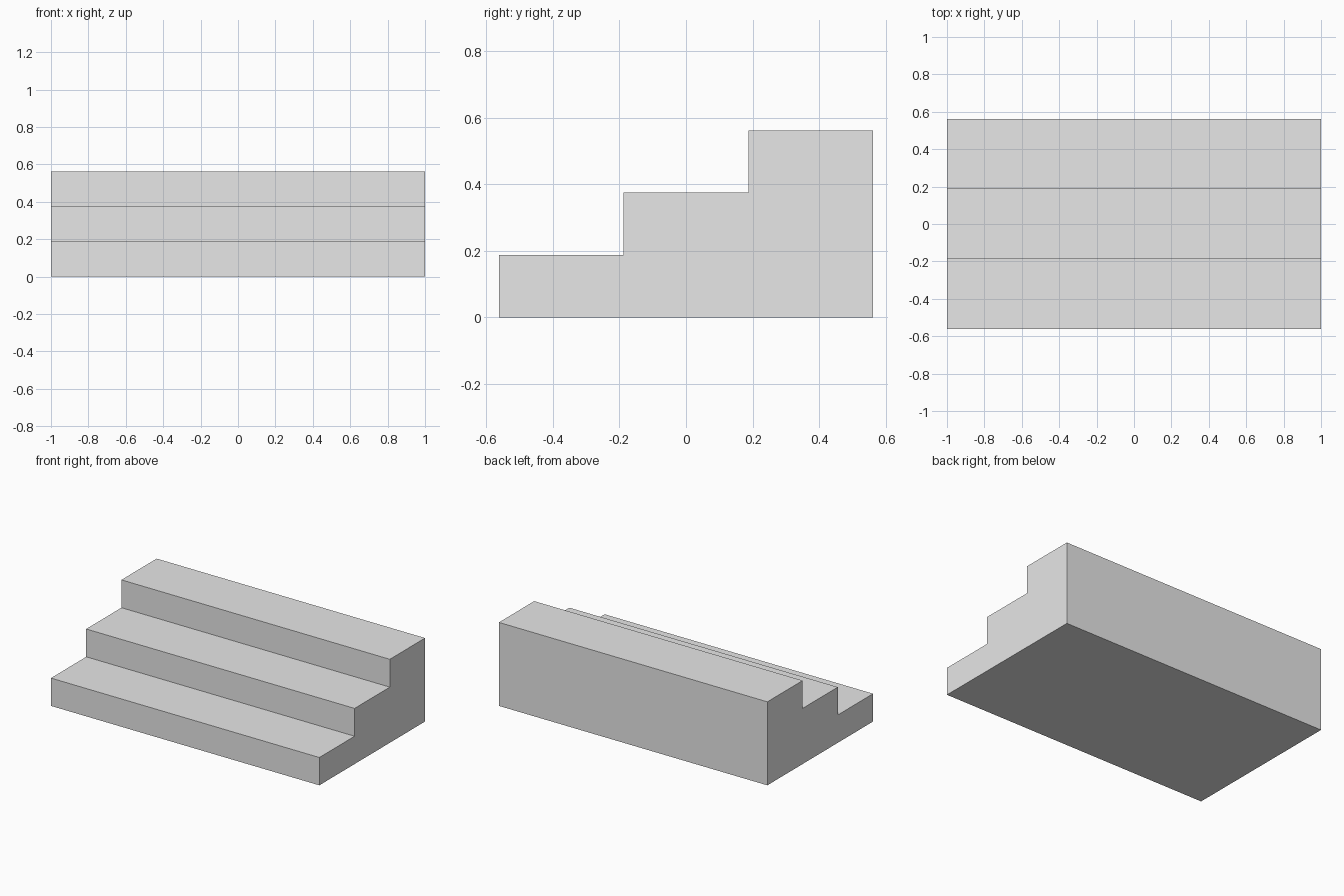
import bpy
import bmesh

if "Cube" in bpy.data.objects:
    bpy.data.objects.remove(bpy.data.objects["Cube"])

STEPS = 3
WIDTH = 2.0
RISE = 0.1875
TREAD = 0.375
DEPTH = STEPS * TREAD

grey = bpy.data.materials.new("light_grey")
grey.diffuse_color = (0.8, 0.8, 0.8, 1.0)
grey.use_nodes = True
grey.node_tree.nodes["Principled BSDF"].inputs["Base Color"].default_value = grey.diffuse_color

# Stepped side profile in (y, z), front to back
profile = [(-DEPTH / 2, 0.0)]
for i in range(STEPS):
    y, z = -DEPTH / 2 + i * TREAD, (i + 1) * RISE
    profile += [(y, z), (y + TREAD, z)]
profile.append((DEPTH / 2, 0.0))

# Solid staircase: profile face extruded across the width
bm = bmesh.new()
side = bm.faces.new([bm.verts.new((-WIDTH / 2, y, z)) for y, z in profile])
extruded = bmesh.ops.extrude_face_region(bm, geom=[side], use_keep_orig=True)
moved = [v for v in extruded["geom"] if isinstance(v, bmesh.types.BMVert)]
bmesh.ops.translate(bm, verts=moved, vec=(WIDTH, 0, 0))
bmesh.ops.recalc_face_normals(bm, faces=bm.faces[:])

mesh = bpy.data.meshes.new("stairs")
bm.to_mesh(mesh)
bm.free()
mesh.materials.append(grey)
stairs = bpy.data.objects.new("stairs", mesh)
bpy.context.collection.objects.link(stairs)
